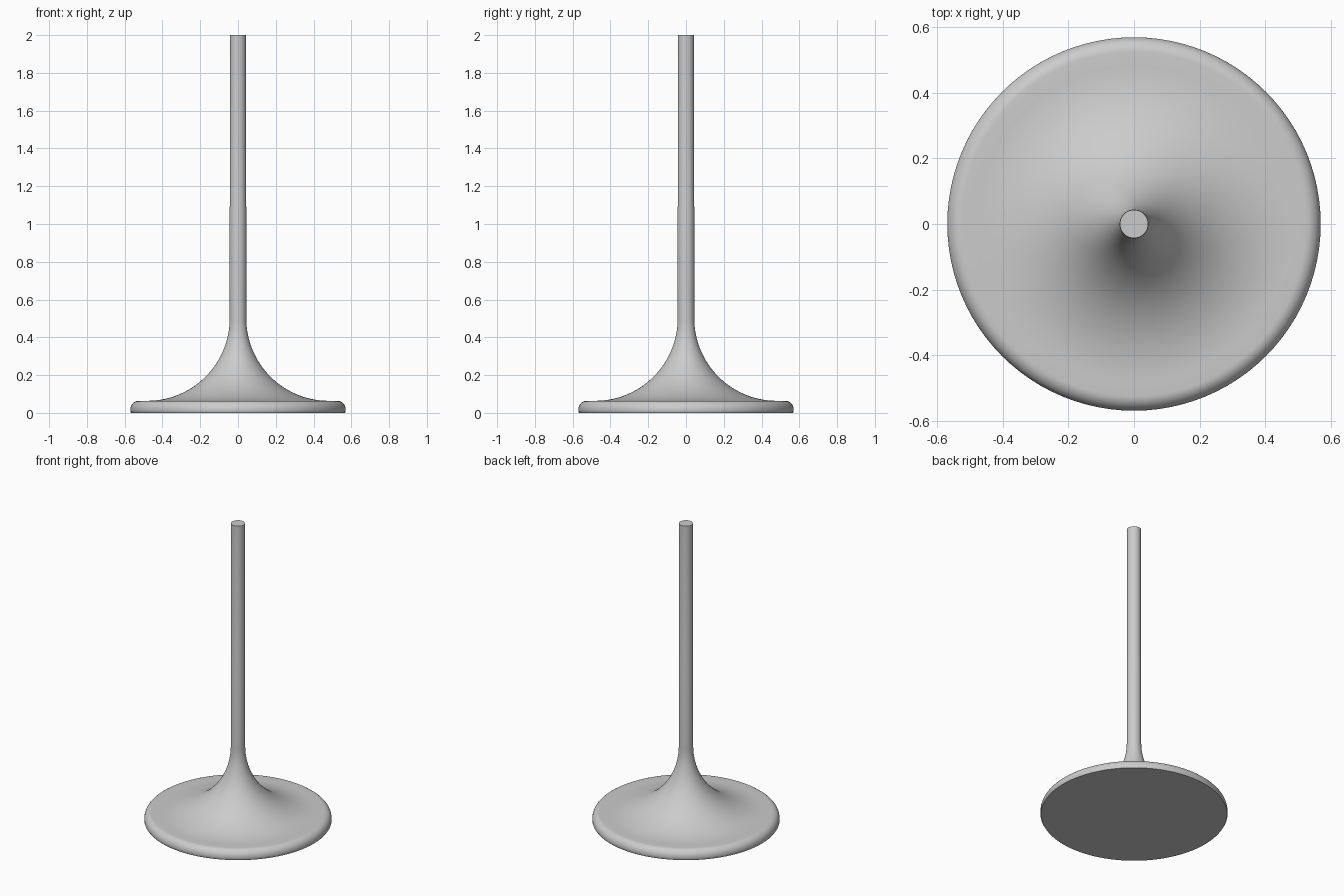
import bpy, bmesh, math
from mathutils import Vector

default = bpy.data.objects.get("Cube")
if default:
    bpy.data.objects.remove(default, do_unlink=True)

STEM_R, HEAD_R, HEIGHT = 0.044, 0.57, 2.0
RIM_Z, FLARE_Z = 0.064, 0.5
FLARE_R = FLARE_Z - RIM_Z

steel = bpy.data.materials.new("grey_steel")
steel.use_nodes = True
colour = (0.6, 0.6, 0.6, 1)
steel.diffuse_color = colour
steel.node_tree.nodes["Principled BSDF"].inputs["Base Color"].default_value = colour


def arc(cx, cz, rx, rz, start, end, steps):
    """Elliptical arc in the x-z plane, angles in degrees."""
    angles = [math.radians(start + (end - start) * i / steps) for i in range(steps + 1)]
    return [(cx + rx * math.cos(a), cz + rz * math.sin(a)) for a in angles]


def lathe(name, profile, sides=96):
    """Spin a radius/height profile around the z axis."""
    bm = bmesh.new()
    verts = [bm.verts.new((r, 0, z)) for r, z in profile]
    edges = [bm.edges.new(pair) for pair in zip(verts, verts[1:])]
    bmesh.ops.spin(bm, geom=verts + edges, cent=(0, 0, 0), axis=(0, 0, 1),
                   angle=math.tau, steps=sides, use_duplicate=False)
    bmesh.ops.remove_doubles(bm, verts=bm.verts, dist=0.0001)
    bmesh.ops.recalc_face_normals(bm, faces=bm.faces)
    mesh = bpy.data.meshes.new(name)
    bm.to_mesh(mesh)
    bm.free()
    mesh.materials.append(steel)
    obj = bpy.data.objects.new(name, mesh)
    bpy.context.collection.objects.link(obj)
    bpy.ops.object.select_all(action='DESELECT')
    obj.select_set(True)
    bpy.context.view_layer.objects.active = obj
    bpy.ops.object.shade_smooth_by_angle(angle=math.radians(35))
    return obj


# Flat underside, short straight wall and rounded rim
profile = [(0, 0), (HEAD_R - 0.004, 0), (HEAD_R, 0.006)]
profile += arc(HEAD_R - 0.045, 0.018, 0.045, RIM_Z - 0.018, 0, 90, 10)
# Concave flare sweeping up into the stem
profile += arc(STEM_R + FLARE_R, FLARE_Z, FLARE_R, FLARE_R, 270, 180, 32)
# Straight stem with a flat tip
profile += [(STEM_R, 1.09), (STEM_R - 0.001, 1.1), (STEM_R - 0.001, HEIGHT), (0, HEIGHT)]
lathe("valve", profile)
